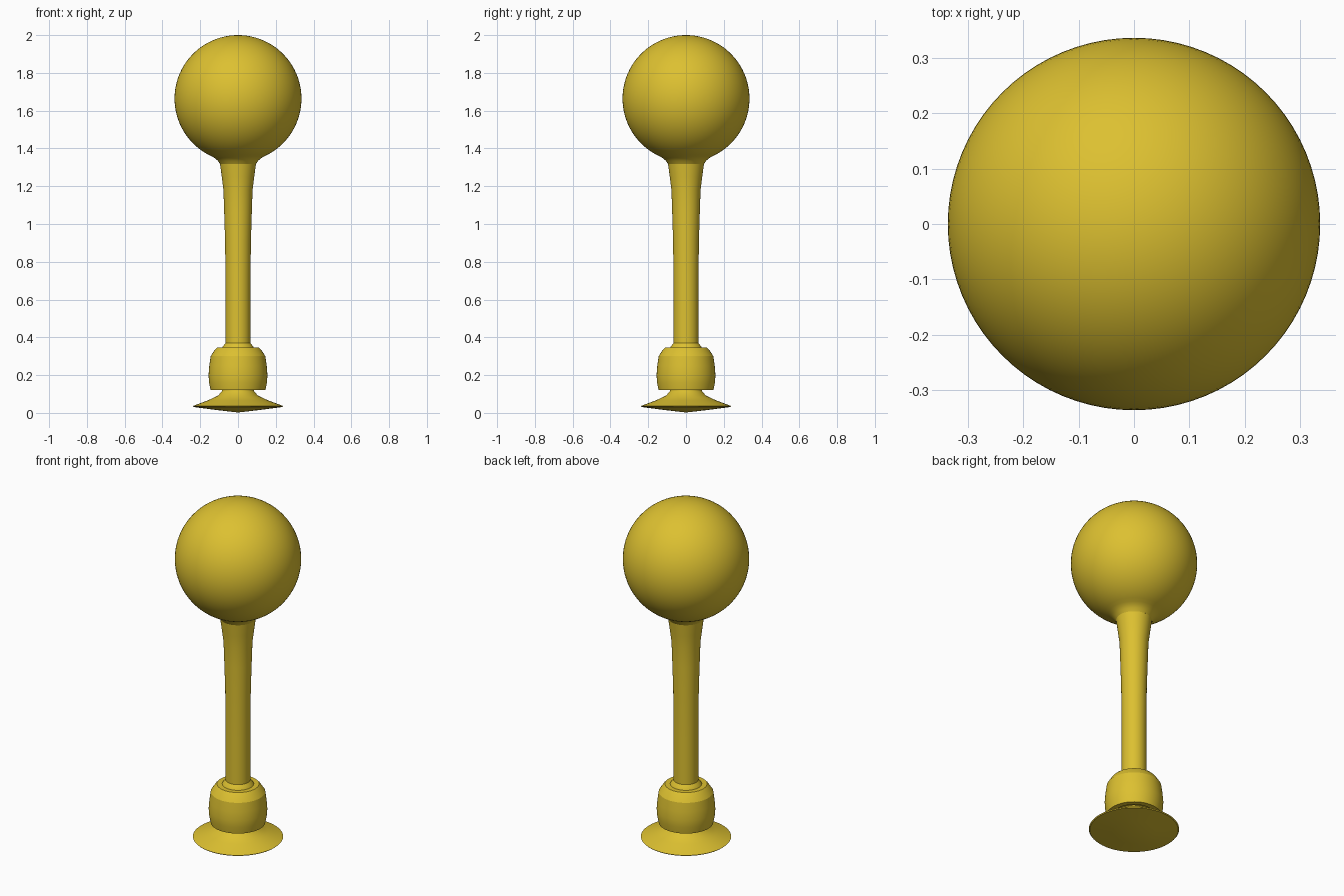
import bpy, bmesh
from math import radians, sin, cos, asin

cube = bpy.data.objects.get("Cube")
if cube:
    bpy.data.objects.remove(cube, do_unlink=True)

gold = bpy.data.materials.new("golden_yellow")
gold.use_nodes = True
colour = (0.72, 0.53, 0.03, 1)
gold.diffuse_color = colour
gold.node_tree.nodes["Principled BSDF"].inputs["Base Color"].default_value = colour


def lathe(name, profile, sides=64, sharp=30):
    """Spin a (radius, height) profile around the vertical axis."""
    bm = bmesh.new()
    verts = [bm.verts.new((r, 0, z)) for r, z in profile]
    edges = [bm.edges.new(pair) for pair in zip(verts, verts[1:])]
    bmesh.ops.spin(bm, geom=verts + edges, cent=(0, 0, 0), axis=(0, 0, 1),
                   angle=radians(360), steps=sides, use_duplicate=False)
    bmesh.ops.remove_doubles(bm, verts=bm.verts, dist=0.0005)
    bmesh.ops.recalc_face_normals(bm, faces=bm.faces)
    mesh = bpy.data.meshes.new(name)
    bm.to_mesh(mesh)
    bm.free()
    mesh.materials.append(gold)
    obj = bpy.data.objects.new(name, mesh)
    bpy.context.collection.objects.link(obj)
    bpy.ops.object.select_all(action="DESELECT")
    obj.select_set(True)
    bpy.context.view_layer.objects.active = obj
    bpy.ops.object.shade_smooth_by_angle(angle=radians(sharp))
    return obj


# Ball head, flowing at its base into a short flared neck
radius, centre, neck = 0.336, 1.664, 0.135
start = asin(neck / radius)
steps = 40
ball = [(0, 1.318), (0.095, 1.318), (0.106, 1.334), (0.12, 1.347)]
for i in range(steps + 1):
    a = start + (radians(180) - start) * i / steps
    ball.append((radius * sin(a), centre - radius * cos(a)))
ball[-1] = (0, centre + radius)
lathe("ball_head", ball, sides=80)

# Slender stem widening towards the top
lathe("stem", [(0, 0.34), (0.066, 0.34), (0.066, 0.65), (0.068, 0.9),
               (0.073, 1.06), (0.077, 1.18), (0.086, 1.25), (0.095, 1.318), (0, 1.318)])

# Bulging collar with a stepped shoulder and a recessed underside
lathe("collar", [(0.066, 0.37), (0.072, 0.362), (0.082, 0.35), (0.084, 0.345),
                 (0.112, 0.345), (0.122, 0.335), (0.145, 0.3),
                 (0.152, 0.25), (0.156, 0.2), (0.153, 0.16), (0.145, 0.12),
                 (0.115, 0.12), (0.108, 0.135), (0.066, 0.135)], sharp=25)

# Flared foot with a shallow conical underside
lathe("foot", [(0, 0.135), (0.082, 0.135), (0.085, 0.115), (0.105, 0.092),
               (0.16, 0.066), (0.24, 0.036), (0.235, 0.031), (0.12, 0.016), (0, 0.002)])
